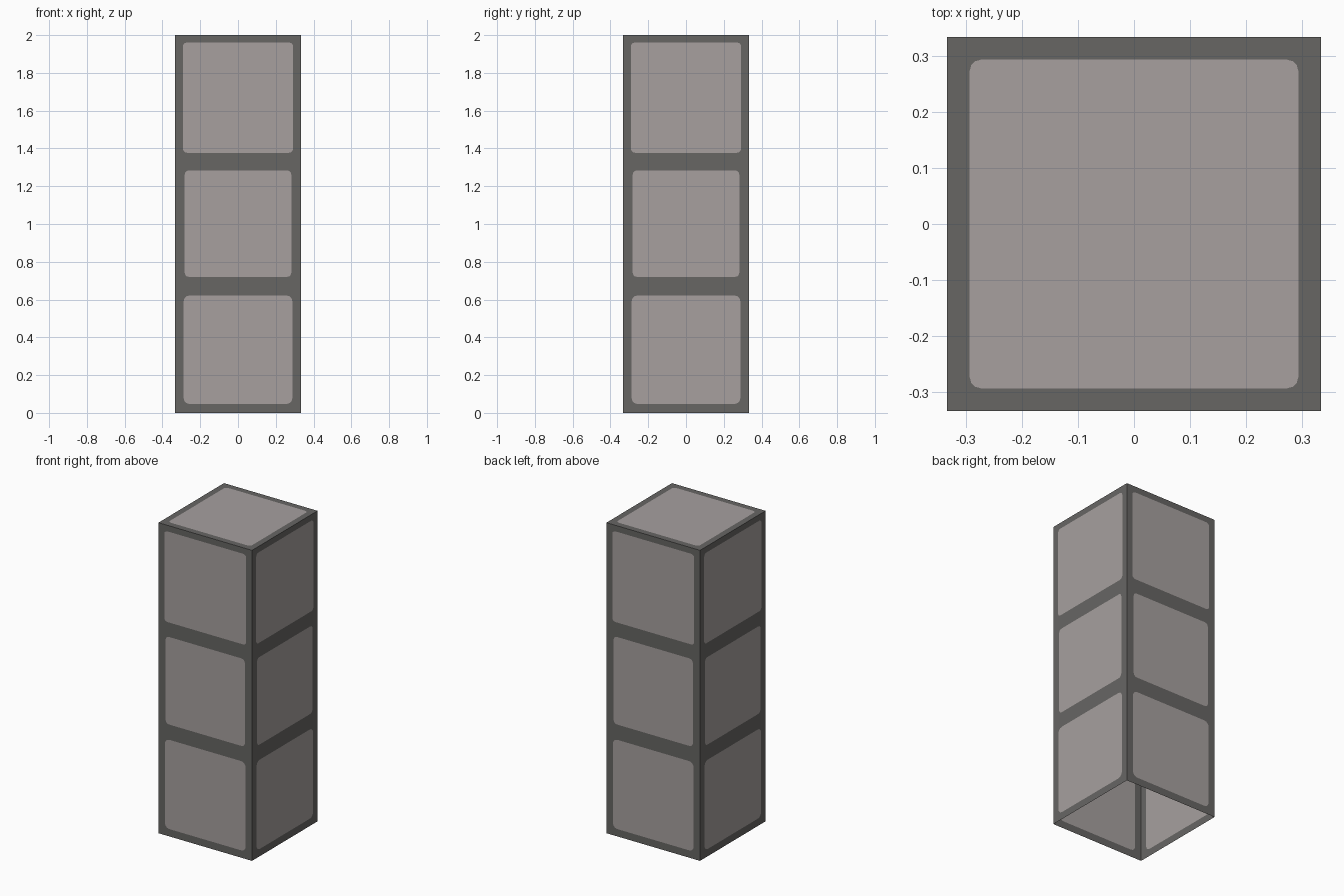
import bpy, bmesh, math
from mathutils import Matrix, Vector

if "Cube" in bpy.data.objects:
    bpy.data.objects.remove(bpy.data.objects["Cube"])

W = 1 / 3      # half width of the column
H = 2.0        # height


def material(name, rgb):
    m = bpy.data.materials.new(name)
    m.diffuse_color = (*rgb, 1)
    m.use_nodes = True
    m.node_tree.nodes["Principled BSDF"].inputs["Base Color"].default_value = m.diffuse_color
    return m


frame_mat = material("dark grey frame", (0.135, 0.132, 0.127))
panel_mat = material("warm grey panel", (0.385, 0.352, 0.347))


def rounded_rect(u0, u1, v0, v1, r, steps=3):
    """Outline of a rectangle with rounded corners."""
    pts = []
    corners = [(u1 - r, v1 - r), (u0 + r, v1 - r), (u0 + r, v0 + r), (u1 - r, v0 + r)]
    for k, (cu, cv) in enumerate(corners):
        for s in range(steps + 1):
            a = math.pi / 2 * (k + s / steps)
            pts.append((cu + r * math.cos(a), cv + r * math.sin(a)))
    return pts


def sheet(name, outline, panels, matrix):
    """Flat sheet in local XY with inset coloured panels, placed by matrix."""
    bm = bmesh.new()
    edges, loops = [], []
    for pts in [outline] + panels:
        vs = [bm.verts.new((u, v, 0)) for u, v in pts]
        edges += [bm.edges.new((vs[i], vs[(i + 1) % len(vs)])) for i in range(len(vs))]
        loops.append(vs)
    bmesh.ops.triangle_fill(bm, edges=edges, use_beauty=True, normal=(0, 0, 1))
    for vs in loops[1:]:
        bm.faces.new(vs).material_index = 1
    bm.normal_update()
    for f in bm.faces:
        if f.normal.z < 0:
            f.normal_flip()
    bm.transform(matrix)
    me = bpy.data.meshes.new(name)
    bm.to_mesh(me)
    bm.free()
    me.materials.append(frame_mat)
    me.materials.append(panel_mat)
    bpy.context.collection.objects.link(bpy.data.objects.new(name, me))


# Four side walls, each with three stacked panels
wall = [(-W, 0), (W, 0), (W, H), (-W, H)]
wall_panels = [
    rounded_rect(-0.288, 0.288, 0.047, 0.622, 0.032),
    rounded_rect(-0.282, 0.282, 0.72, 1.284, 0.022),
    rounded_rect(-0.292, 0.292, 1.377, 1.961, 0.022),
]
stand = Matrix.Translation((0, -W, 0)) @ Matrix.Rotation(math.pi / 2, 4, 'X')
for i, side in enumerate(["front", "right", "back", "left"]):
    turn = Matrix.Rotation(i * math.pi / 2, 4, 'Z')
    sheet(side + "_wall", wall, wall_panels, turn @ stand)

# Top cap with one panel; the underside stays open
cap = [(-W, -W), (W, -W), (W, W), (-W, W)]
sheet("top_cap", cap, [rounded_rect(-0.293, 0.293, -0.293, 0.293, 0.02)],
      Matrix.Translation((0, 0, H)))
